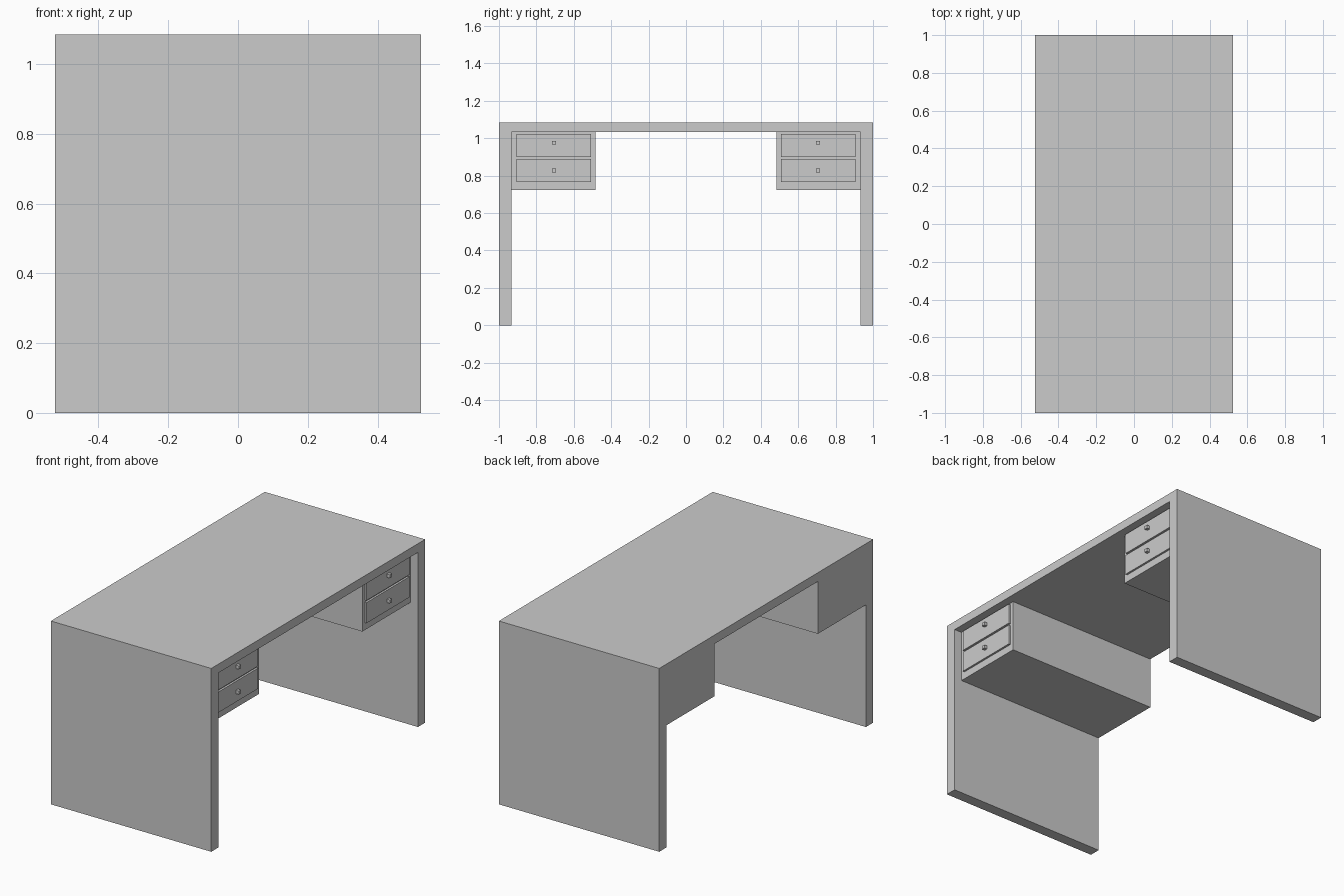
import bpy
import bmesh

if "Cube" in bpy.data.objects:
    bpy.data.objects.remove(bpy.data.objects["Cube"])

HALF_X = 0.525      # half depth of the desk
CAB_FRONT = 0.475   # cabinet fronts sit back from the desk edge
DRAWER_FRONT = CAB_FRONT + 0.012


def add_object(name, bm):
    bmesh.ops.recalc_face_normals(bm, faces=bm.faces)
    mesh = bpy.data.meshes.new(name)
    bm.to_mesh(mesh)
    bm.free()
    obj = bpy.data.objects.new(name, mesh)
    bpy.context.collection.objects.link(obj)
    return obj


def extrude_profile(name, points, x0, x1):
    """Extrude a closed (y, z) profile along x."""
    bm = bmesh.new()
    face = bm.faces.new([bm.verts.new((x0, y, z)) for y, z in points])
    result = bmesh.ops.extrude_face_region(bm, geom=[face])
    verts = [v for v in result["geom"] if isinstance(v, bmesh.types.BMVert)]
    bmesh.ops.translate(bm, verts=verts, vec=(x1 - x0, 0, 0))
    # keep the starting cap so the solid is closed
    if not face.is_valid or any(len(e.link_faces) < 2 for e in bm.edges):
        bmesh.ops.holes_fill(bm, edges=[e for e in bm.edges if len(e.link_faces) < 2])
    return add_object(name, bm)


def box(name, x0, x1, y0, y1, z0, z1):
    return extrude_profile(name, [(y0, z0), (y1, z0), (y1, z1), (y0, z1)], x0, x1)


# Desktop and side panels as one U-shaped frame
extrude_profile("desk_frame", [
    (-1, 0), (-0.933, 0), (-0.933, 1.033), (0.933, 1.033),
    (0.933, 0), (1, 0), (1, 1.085), (-1, 1.085)], -HALF_X, HALF_X)

for label, s in (("left", -1), ("right", 1)):
    # Hanging cabinet, flush with the desk at the back
    box(f"{label}_cabinet", -HALF_X, CAB_FRONT, s * 0.484, s * 0.933, 0.723, 1.033)

    # Two raised drawer fronts, each with a small square knob
    for level, z0, z1, knob_z in (("upper", 0.901, 1.024, 0.976),
                                  ("lower", 0.767, 0.889, 0.827)):
        box(f"{label}_{level}_drawer", CAB_FRONT, DRAWER_FRONT,
            s * 0.507, s * 0.907, z0, z1)
        box(f"{label}_{level}_knob", DRAWER_FRONT, DRAWER_FRONT + 0.02,
            s * 0.706 - 0.01, s * 0.706 + 0.01, knob_z - 0.01, knob_z + 0.01)
